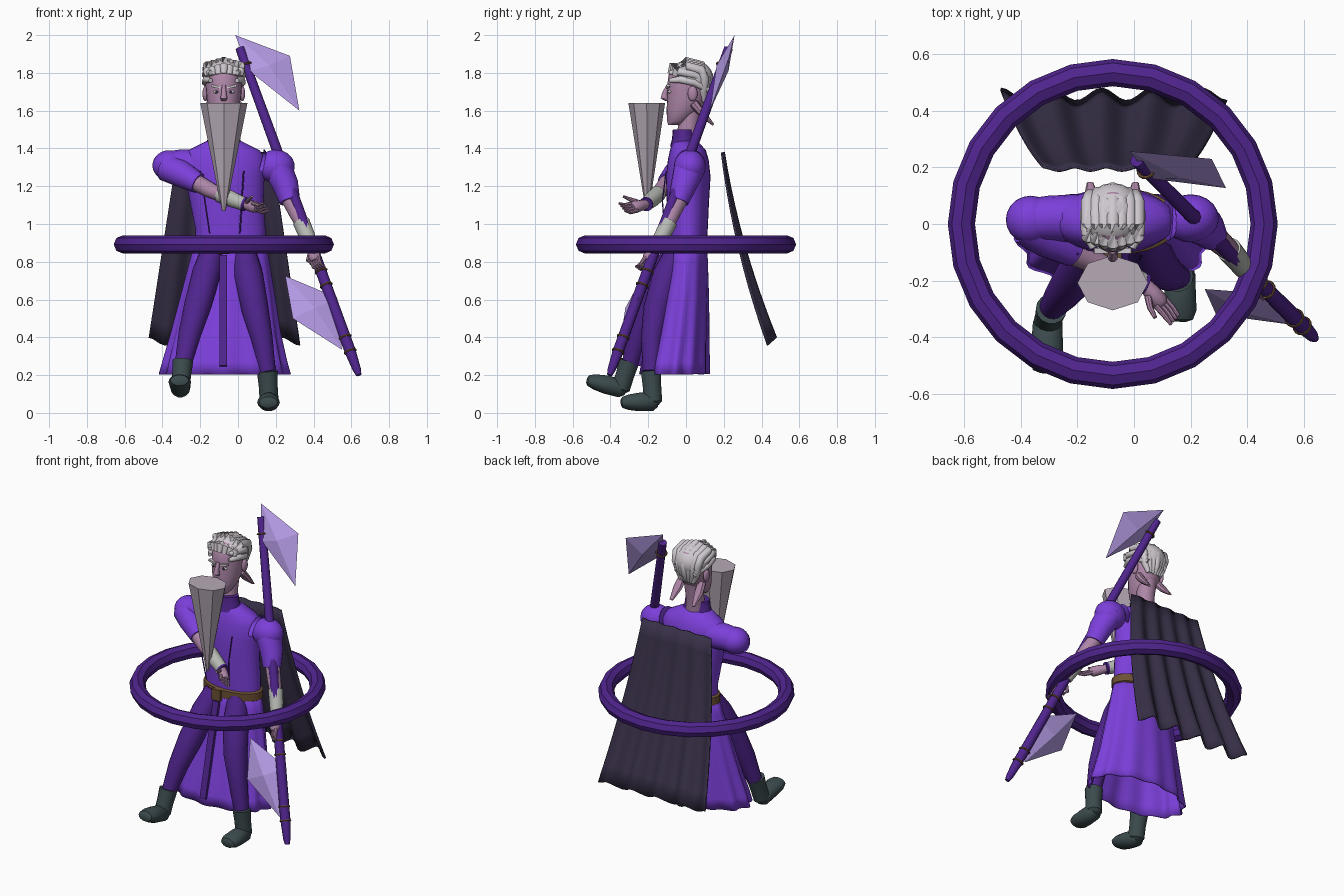
import bpy, bmesh, math
from mathutils import Vector

if "Cube" in bpy.data.objects:
    bpy.data.objects.remove(bpy.data.objects["Cube"])


def material(name, r, g, b):
    m = bpy.data.materials.new(name)
    m.use_nodes = True
    m.diffuse_color = (r, g, b, 1)
    m.node_tree.nodes["Principled BSDF"].inputs["Base Color"].default_value = (r, g, b, 1)
    return m


PURPLE = material("robe purple", .2, .05, .7)
DARK = material("deep purple", .08, .018, .27)
CAPE = material("cape violet black", .04, .03, .065)
BOOT = material("boot slate", .045, .07, .075)
HAIR = material("hair silver", .62, .58, .62)
BEARD = material("beard grey", .47, .4, .47)
SKIN = material("skin mauve", .42, .24, .39)
BLADE = material("blade lilac", .45, .32, .76)
CUFF = material("cuff grey green", .47, .49, .45)
BRONZE = material("bronze brown", .15, .08, .035)
CX = -.075


def finish(name, bm, mat, angle=35):
    bmesh.ops.recalc_face_normals(bm, faces=bm.faces[:])
    me = bpy.data.meshes.new(name)
    bm.to_mesh(me)
    bm.free()
    ob = bpy.data.objects.new(name, me)
    bpy.context.collection.objects.link(ob)
    me.materials.append(mat)
    if angle:
        bpy.ops.object.select_all(action='DESELECT')
        ob.select_set(True)
        bpy.context.view_layer.objects.active = ob
        bpy.ops.object.shade_smooth_by_angle(angle=math.radians(angle))
    return ob


def loft(name, rows, mat, sides=16, axis=None, caps=True, pleat=None, angle=40):
    """Skin elliptical sections (x, y, z, rx, ry); level if axis is given, else across the path."""
    bm = bmesh.new()
    pts = [Vector(r[:3]) for r in rows]
    loops = []
    for i, r in enumerate(rows):
        t = axis or (pts[min(i + 1, len(pts) - 1)] - pts[max(i - 1, 0)]).normalized()
        ref = Vector((0, 1, 0)) if abs(t.z) > .6 else Vector((0, 0, 1))
        u = ref.cross(t).normalized()
        v = t.cross(u)
        ring = []
        for k in range(sides):
            a = math.tau * k / sides
            f = 1 + (pleat(a, i) if pleat else 0)
            ring.append(bm.verts.new(pts[i] + u * r[3] * f * math.cos(a) + v * r[-1] * f * math.sin(a)))
        loops.append(ring)
    for lo, hi in zip(loops, loops[1:]):
        for k in range(sides):
            n = (k + 1) % sides
            bm.faces.new((lo[k], lo[n], hi[n], hi[k]))
    if caps:
        bm.faces.new(loops[0])
        bm.faces.new(loops[-1])
    return finish(name, bm, mat, angle)


UP = Vector((0, 0, 1))


def ball(name, c, size, mat, keep=None):
    bm = bmesh.new()
    bmesh.ops.create_uvsphere(bm, u_segments=20, v_segments=14, radius=1)
    for v in bm.verts:
        v.co = Vector([c[k] + v.co[k] * size[k] for k in range(3)])
    if keep:
        bad = [f for f in bm.faces if not keep(f.calc_center_median())]
        bmesh.ops.delete(bm, geom=bad, context='FACES')
    return finish(name, bm, mat)


def box(name, c, size, mat, tilt=0, roll=0):
    bm = bmesh.new()
    bmesh.ops.create_cube(bm, size=1)
    for v in bm.verts:
        v.co = Vector([v.co[k] * size[k] for k in range(3)])
    ob = finish(name, bm, mat, 0)
    ob.location, ob.rotation_euler = c, (tilt, roll, 0)
    return ob


def torus(name, c, major, minor, mat, direction=UP, seg=24, sides=8):
    bpy.ops.mesh.primitive_torus_add(location=c, major_radius=major, minor_radius=minor,
                                     major_segments=seg, minor_segments=sides)
    ob = bpy.context.object
    ob.name = name
    ob.rotation_euler = direction.to_track_quat('Z', 'Y').to_euler()
    ob.data.materials.append(mat)
    bpy.ops.object.shade_smooth_by_angle(angle=math.radians(30))


# Floating ring
torus("floating_ring", (CX, 0, .892), .535, .048, DARK)

# Staff with bands and two blades
top, low = Vector((.01, .225, 1.93)), Vector((.64, -.405, .2))
at = lambda z: low.lerp(top, (z - low.z) / (top.z - low.z))
loft("staff", [(*at(z), r) for z, r in ((.2, .014), (.23, .022), (.33, .03), (1.2, .028), (1.93, .024))], DARK, 10)
for z in (1.84, .75, .675, .4, .325):
    torus("staff_band", at(z), .03, .006, BRONZE, top - low, 14, 6)


def blade(name, corners, thick):
    pts = [Vector(p) for p in corners]
    mid = sum(pts, Vector()) / 4
    n = (pts[2] - pts[0]).cross(pts[3] - pts[1]).normalized() * thick
    bm = bmesh.new()
    rim = [bm.verts.new(p) for p in pts]
    for s in (-1, 1):
        tip = bm.verts.new(mid + n * s)
        for k in range(4):
            bm.faces.new((rim[k], rim[(k + 1) % 4], tip))
    finish(name, bm, BLADE, 0)


blade("upper_blade", [(-.015, .257, 2), (.275, .23, 1.89), (.325, .127, 1.6), (.06, .16, 1.81)], .035)
blade("lower_blade", [(.25, -.23, .725), (.29, -.32, .5), (.55, -.355, .335), (.525, -.25, .61)], .035)

# Cape: a curved, fluted sheet
bm = bmesh.new()
cols, rows = 40, 10
grid = []
for j in range(rows + 1):
    t = j / rows
    half = .25 + .15 * t
    grid.append([bm.verts.new((CX + .005 + half * (2 * i / cols - 1),
                               .2 + .14 * t + .12 * t * t + (.006 + .016 * t) * math.cos(i / cols * math.tau * 4.5),
                               1.38 - 1.0 * t + .02 * t * math.cos(i / cols * math.tau * 4.5)))
                 for i in range(cols + 1)])
for j in range(rows):
    for i in range(cols):
        bm.faces.new((grid[j][i], grid[j][i + 1], grid[j + 1][i + 1], grid[j + 1][i]))
cape = finish("cape", bm, CAPE)
cape.modifiers.new("thickness", 'SOLIDIFY').thickness = .01

# Robe body, collar and belt
loft("robe_torso", [(-.04, .01, .88, .185, .1), (-.04, .01, .97, .185, .105), (-.06, .01, 1.12, .195, .112),
                    (-.07, .012, 1.25, .21, .118), (CX, .012, 1.34, .225, .108), (CX, .01, 1.39, .19, .095),
                    (CX, 0, 1.425, .12, .075), (CX, -.005, 1.44, .09, .062)], PURPLE, 28, UP)
loft("collar", [(CX, -.01, 1.41, .105, .075), (CX, -.012, 1.45, .085, .062), (CX, -.012, 1.5, .078, .058)],
     DARK, 20, UP)
loft("belt", [(-.04, .01, z, r, r - .085) for z, r in ((.855, .19), (.862, .2), (.91, .2), (.917, .19))],
     BRONZE, 28, UP)
box("buckle", (CX, -.112, .875), (.06, .02, .07), BRONZE)
for x, dx in ((-.2, .05), (.03, -.02)):
    loft("chest_cord", [(x, -.105, 1.28, .004), (x + dx / 2, -.125, 1.12, .004), (x + dx, -.11, .95, .004)], DARK, 6)

# Skirt with pleats that deepen toward the hem
skirt = loft("robe_skirt", [(-.04, .01, .93, .18, .1), (-.045, .005, .8, .21, .11), (-.055, -.015, .6, .25, .135),
                            (-.065, -.035, .42, .285, .155), (-.07, -.055, .27, .32, .175),
                            (-.07, -.06, .205, .335, .18)],
             PURPLE, 72, UP, False, lambda a, i: .009 * i * math.cos(a * 12), 50)
skirt.modifiers.new("cloth", 'SOLIDIFY').thickness = .008
box("front_sash", (-.078, -.178, .54), (.042, .02, .6), DARK, math.radians(-13))

# Trousers and boots
loft("right_leg", [(-.13, -.05, .87, .06), (-.165, -.11, .75, .075), (-.21, -.19, .58, .073),
                   (-.255, -.25, .42, .06), (-.29, -.295, .26, .045)], DARK, 16)
loft("left_leg", [(.03, -.04, .87, .06), (.055, -.1, .73, .078), (.09, -.155, .55, .072),
                  (.125, -.18, .4, .058), (.155, -.185, .22, .045)], DARK, 16)


def boot(side, ankle, heel, toe):
    a, h, t = Vector(ankle), Vector(heel), Vector(toe)
    loft(side + "_boot_shaft", [(*a, .055), (*a.lerp(h, .5), .05), (*h, .05), (*(h + (h - a) * .12), .03)], BOOT, 14)
    loft(side + "_boot_foot", [(*h.lerp(t, f), w, d) for f, w, d in
                               ((-.15, .03, .03), (0, .052, .05), (.45, .056, .05), (.75, .06, .042),
                                (.95, .048, .03), (1, .025, .015))], BOOT, 14)


boot("right", (-.292, -.3, .275), (-.305, -.345, .13), (-.31, -.525, .175))
boot("left", (.155, -.185, .22), (.165, -.175, .06), (.16, -.345, .055))

# Arms: puffed sleeve, bare forearm, cuff
ball("right_shoulder_puff", (-.365, .015, 1.31), (.088, .085, .08), PURPLE)
loft("right_upper_sleeve", [(-.2, .02, 1.31, .085), (-.3, .02, 1.315, .08), (-.37, .015, 1.31, .075)], PURPLE)
loft("right_lower_sleeve", [(-.38, 0, 1.3, .075), (-.3, -.05, 1.265, .072), (-.21, -.1, 1.215, .055)], PURPLE)
loft("right_forearm", [(-.24, -.09, 1.23, .046), (-.15, -.13, 1.18, .042), (-.08, -.16, 1.15, .036)], SKIN, 14)
loft("right_cuff", [(-.1, -.15, 1.16, .045), (-.03, -.18, 1.13, .042), (.035, -.21, 1.105, .036)], CUFF, 14)
loft("right_cuff_trim", [(.03, -.208, 1.107, .038), (.042, -.213, 1.103, .038)], DARK, 14)
ball("left_shoulder_puff", (.2, .02, 1.305), (.1, .085, .088), PURPLE)
loft("left_sleeve", [(.12, .02, 1.32, .08), (.21, .02, 1.3, .084), (.25, -.01, 1.21, .07), (.275, -.04, 1.12, .055)],
     PURPLE)
loft("left_forearm", [(.27, -.03, 1.14, .045), (.31, -.07, 1.06, .042), (.345, -.1, .99, .036)], SKIN, 14)
loft("left_cuff", [(.335, -.09, 1.01, .045), (.365, -.125, .94, .042), (.39, -.16, .88, .036)], CUFF, 14)


# Hands
def hand(side, wrist, reach, spread, curl):
    w, d, s, c = Vector(wrist), Vector(reach), Vector(spread), Vector(curl)
    k = w + d * .5
    loft(side + "_palm", [(*w, .024), (*w.lerp(k, .5), .03), (*k, .032), (*(k + d * .1), .02)], SKIN, 10)
    for f in range(4):
        b = k + s * (f - 1.5)
        loft(side + "_finger", [(*b, .011), (*(b + d * .3), .01), (*(b + d * .5 + c), .006)], SKIN, 8)
    b = w + d * .25 - s * 1.5
    loft(side + "_thumb", [(*b, .013), (*(b + d * .2 - s * 1.5), .011), (*(b + d * .4 - s * 2 + c), .007)], SKIN, 8)


hand("right", (.035, -.21, 1.105), (.11, -.125, -.03), (.009, .01, -.013), (0, -.005, .015))
hand("left", (.39, -.16, .88), (.035, -.085, -.125), (.012, -.008, .006), (.015, -.01, .01))

# Head and neck
loft("neck", [(CX, .005, 1.44, .06), (CX, .015, 1.53, .055), (CX, .03, 1.64, .06)], SKIN, 16, UP)
loft("head", [(CX, -.06, 1.525, .035, .035), (CX, -.045, 1.545, .055, .055), (CX, -.015, 1.6, .078, .088),
              (CX, .005, 1.66, .09, .105), (CX, .015, 1.73, .096, .115), (CX, .02, 1.79, .094, .112),
              (CX, .028, 1.84, .068, .085), (CX, .03, 1.865, .03, .035)], SKIN, 24, UP, angle=60)
loft("nose", [(CX, -.098, 1.735, .01, .008), (CX, -.113, 1.69, .014, .016), (CX, -.115, 1.665, .019, .02),
              (CX, -.1, 1.652, .012, .012)], SKIN, 10, UP)
for s in (-1, 1):
    ball("ear", (CX + s * .098, .035, 1.69), (.015, .026, .04), SKIN)
    loft("nape_flare", [(CX + s * .07, .04, 1.64, .025), (CX + s * .075, .085, 1.585, .03, .02),
                        (CX + s * .08, .145, 1.525, .012, .006)], SKIN, 8)
    ball("eye", (CX + s * .038, -.086, 1.7), (.018, .01, .009), HAIR)
    ball("pupil", (CX + s * .037, -.094, 1.7), (.007, .005, .007), CAPE)
    box("eyebrow", (CX + s * .042, -.094, 1.727), (.05, .02, .012), HAIR, 0, -s * .25)

# Swept back hair: cap, combed locks and side locks
ball("hair_cap", (CX, .03, 1.77), (.108, .115, .1), HAIR,
     lambda c: c.y > .07 or c.z > 1.79 or (c.y > -.03 and c.z > 1.74))
for i in range(-3, 4):
    o, drop = i * .029, abs(i) * .008
    loft("hair_lock", [(CX + o, -.085 + drop, 1.795 - drop * .5, .014), (CX + o, -.072 + drop, 1.835 - drop, .024),
                       (CX + o, 0, 1.862 - drop, .024), (CX + o, .08, 1.84 - drop, .026),
                       (CX + o * .9, .122 - drop, 1.77, .026), (CX + o * .7, .115 - drop, 1.7, .022),
                       (CX + o * .5, .095, 1.65, .012)], HAIR, 10, angle=60)
for s in (-1, 1):
    for z in (1.8, 1.76):
        loft("side_lock", [(CX + s * .07, -.085, z, .012), (CX + s * .093, -.03, z + .005, .02),
                           (CX + s * .097, .04, z - .01, .02), (CX + s * .06, .115, z - .05, .015)], HAIR, 10, angle=60)

# Cone beard
loft("cone_beard", [(CX, -.205, 1.07, .01, .008), (CX, -.208, 1.64, .125, .097)], BEARD, 8, UP, angle=20)
